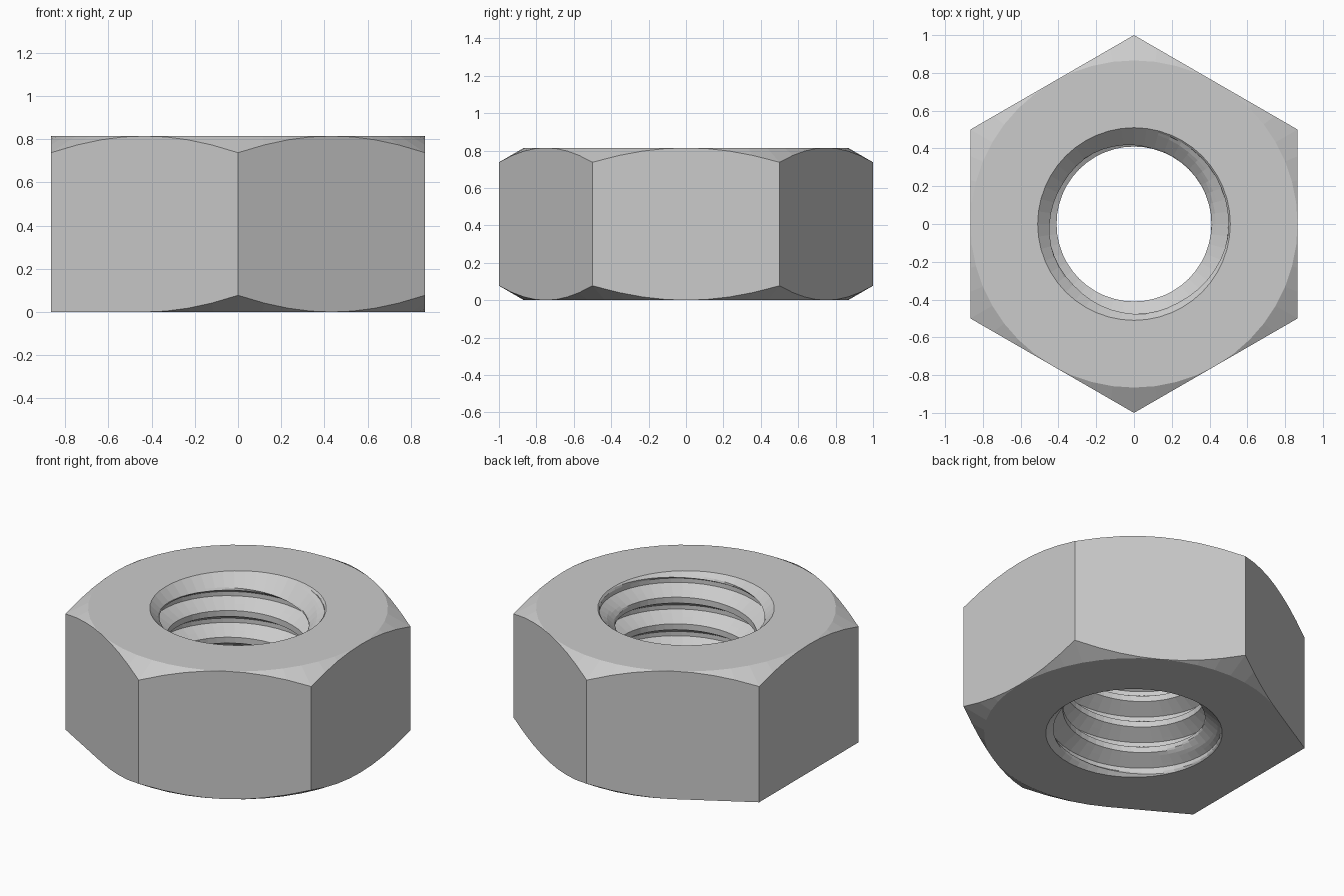
import bpy
import bmesh
from math import sin, cos, tan, pi, radians

cube = bpy.data.objects.get("Cube")
if cube:
    bpy.data.objects.remove(cube)

HEIGHT = 0.815
FLAT = cos(pi / 6)               # centre to flat side
SEGS = 48                        # steps around, lands on corners and mid sides
CREST, ROOT, RIM = 0.41, 0.50, 0.51
PITCH = 0.17
SUBS = 4                         # rows per thread facet
PHASE = 0.0

# Thread facets over one pitch: (share of pitch, radius)
THREAD = [(0.0, CREST), (0.22, CREST), (0.53, ROOT), (0.69, ROOT), (1.0, CREST)]


def thread_rows():
    """Heights and radii of the thread profile within one turn."""
    rows = []
    for (a, ra), (b, rb) in zip(THREAD, THREAD[1:]):
        for k in range(SUBS):
            t = k / SUBS
            rows.append((PITCH * (a + (b - a) * t), ra + (rb - ra) * t))
    return rows


def section(step):
    """Closed section of the nut at one angle: outside, then threaded bore."""
    ang = 2 * pi * step / SEGS
    off = (ang % (pi / 3)) - pi / 6      # corners sit at 30, 90, ... degrees
    off = pi / 6 - abs(off)              # angle from the nearest mid side
    reach = FLAT / cos(off)
    drop = tan(radians(30)) * (reach - FLAT)
    plain = cos(ang) < -0.49             # the -x side keeps a square lower edge
    pts = [(FLAT, 0), (reach, 0 if plain else drop),
           (reach, HEIGHT - drop), (FLAT, HEIGHT)]
    bore = []
    for turn in range(-2, int(HEIGHT / PITCH) + 3):
        for dz, r in thread_rows():
            z = PHASE + turn * PITCH + dz + PITCH * step / SEGS
            z = min(max(z, 0), HEIGHT)
            sink = RIM - min(z, HEIGHT - z)      # countersinks at both ends
            bore.append((max(r, sink), z))
    pts += reversed(bore)
    return [(r * cos(ang), r * sin(ang), z) for r, z in pts]


# Loft the sections; the last column sits one turn up and welds to the first
bm = bmesh.new()
columns = [[bm.verts.new(p) for p in section(s)] for s in range(SEGS + 1)]
for a, b in zip(columns, columns[1:]):
    for i in range(len(a)):
        j = (i + 1) % len(a)
        bm.faces.new((a[i], b[i], b[j], a[j]))
bmesh.ops.remove_doubles(bm, verts=bm.verts, dist=0.0002)
bmesh.ops.dissolve_degenerate(bm, edges=bm.edges, dist=0.0001)
bmesh.ops.recalc_face_normals(bm, faces=bm.faces)

mesh = bpy.data.meshes.new("hex_nut")
bm.to_mesh(mesh)
bm.free()
nut = bpy.data.objects.new("hex_nut", mesh)
bpy.context.collection.objects.link(nut)

# Plain grey metal
steel = bpy.data.materials.new("grey_steel")
steel.use_nodes = True
colour = (0.6, 0.6, 0.6, 1)
steel.diffuse_color = colour
steel.node_tree.nodes["Principled BSDF"].inputs["Base Color"].default_value = colour
mesh.materials.append(steel)
